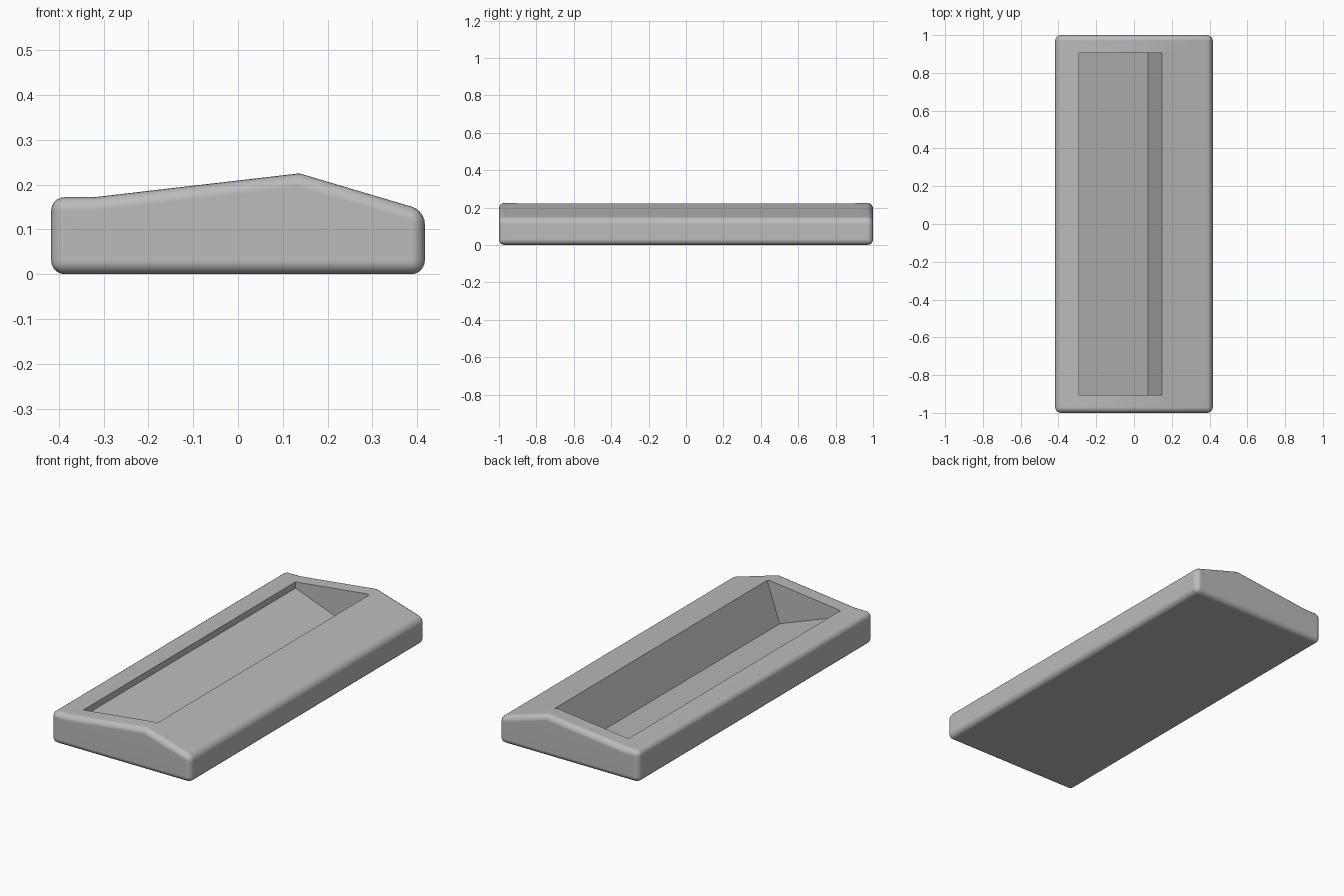
import bpy, bmesh, math

cube = bpy.data.objects.get("Cube")
if cube:
    bpy.data.objects.remove(cube, do_unlink=True)

grey = bpy.data.materials.new("plain grey")
grey.use_nodes = True
COLOUR = (0.5, 0.5, 0.5, 1)
grey.diffuse_color = COLOUR
grey.node_tree.nodes["Principled BSDF"].inputs["Base Color"].default_value = COLOUR


def prism(name, profile, half_length):
    """Extrude an x/z profile along y, centred on y = 0."""
    bm = bmesh.new()
    face = bm.faces.new([bm.verts.new((x, -half_length, z)) for x, z in profile])
    grown = bmesh.ops.extrude_face_region(bm, geom=[face])
    verts = [v for v in grown["geom"] if isinstance(v, bmesh.types.BMVert)]
    bmesh.ops.translate(bm, verts=verts, vec=(0, 2 * half_length, 0))
    bmesh.ops.recalc_face_normals(bm, faces=bm.faces)
    mesh = bpy.data.meshes.new(name)
    bm.to_mesh(mesh)
    bm.free()
    mesh.materials.append(grey)
    obj = bpy.data.objects.new(name, mesh)
    bpy.context.collection.objects.link(obj)
    return obj


# Long wedge-topped body with rounded outer edges
body = prism("tray_body", [(-0.417, 0), (0.417, 0), (0.417, 0.142), (0.137, 0.225),
                           (-0.32, 0.172), (-0.417, 0.172)], 1)
bevel = body.modifiers.new("rounded_edges", "BEVEL")
bevel.width = 0.03
bevel.segments = 5
bevel.limit_method = "ANGLE"
bevel.angle_limit = math.radians(40)

# Recess with a sloping floor, a steep back and upright ends
cutter = prism("recess_cutter", [(-0.29, 0.142), (0.074, 0.007), (0.149, 0.2215),
                                 (0.17, 0.28), (-0.29, 0.28)], 0.905)
cutter.hide_render = True
cut = body.modifiers.new("recess", "BOOLEAN")
cut.operation = "DIFFERENCE"
cut.solver = "EXACT"
cut.object = cutter

bpy.ops.object.select_all(action="DESELECT")
body.select_set(True)
bpy.context.view_layer.objects.active = body
for name in ("rounded_edges", "recess"):
    bpy.ops.object.modifier_apply(modifier=name)
bpy.data.objects.remove(cutter, do_unlink=True)

# Smooth rounding with crisp recess edges and flat broad faces
bpy.ops.object.shade_smooth_by_angle(angle=math.radians(30))
weighted = body.modifiers.new("flat_faces", "WEIGHTED_NORMAL")
weighted.keep_sharp = True
